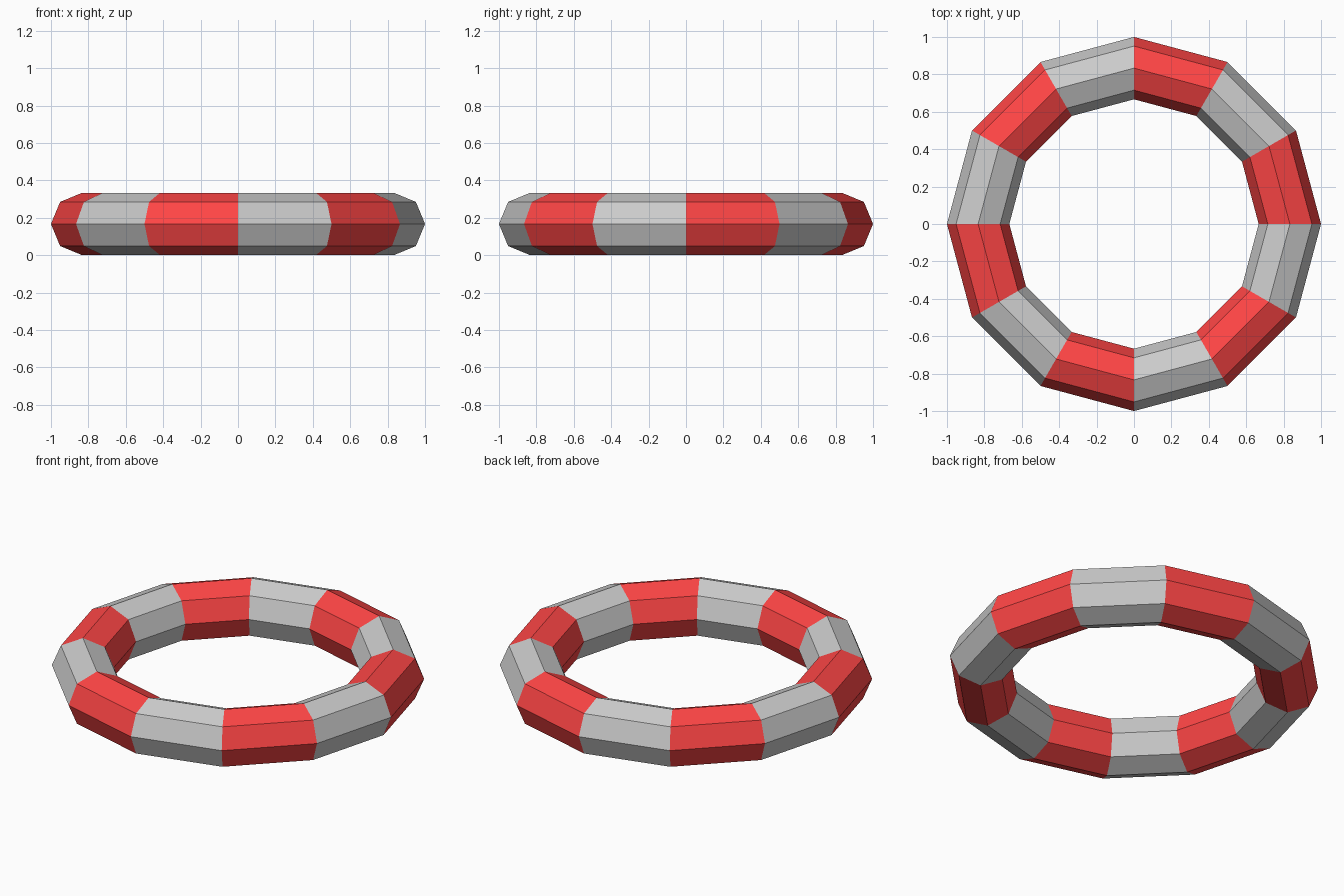
import bpy
import math

if "Cube" in bpy.data.objects:
    bpy.data.objects.remove(bpy.data.objects["Cube"])

SEGMENTS, SIDES = 12, 8
TUBE = 1 / 6               # tube radius
RING = 1 - TUBE            # centre-line radius, outer edge at 1

# Low-poly ring resting on the ground
bpy.ops.mesh.primitive_torus_add(
    major_segments=SEGMENTS, minor_segments=SIDES,
    major_radius=RING, minor_radius=TUBE, location=(0, 0, 0))
ring = bpy.context.object
ring.name = "life_ring"
ring.data.name = "life_ring"
for v in ring.data.vertices:
    v.co.z += TUBE

# Alternating grey and red bands
ring.data.materials.clear()
for name, color in (("grey_band", (0.8, 0.8, 0.8, 1)), ("red_band", (1.0, 0.06, 0.06, 1))):
    mat = bpy.data.materials.new(name)
    mat.diffuse_color = color
    mat.use_nodes = True
    mat.node_tree.nodes["Principled BSDF"].inputs["Base Color"].default_value = mat.diffuse_color
    ring.data.materials.append(mat)

for face in ring.data.polygons:
    angle = math.atan2(face.center.y, face.center.x) % math.tau
    band = int(angle / (math.tau / SEGMENTS))
    face.material_index = 1 if band % 2 == 0 else 0
    face.use_smooth = False
